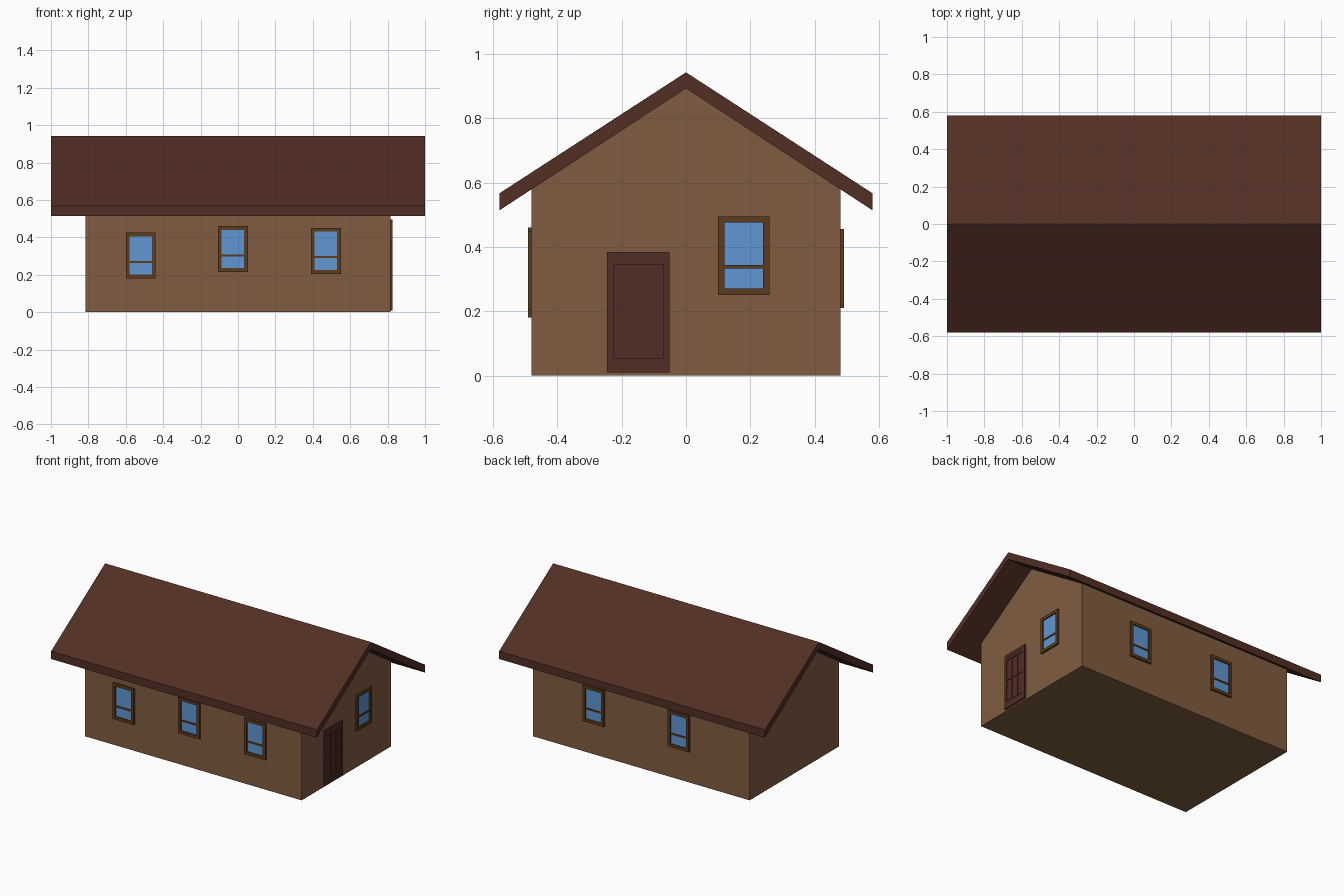
import bpy, bmesh
from mathutils import Matrix, Vector

if "Cube" in bpy.data.objects:
    bpy.data.objects.remove(bpy.data.objects["Cube"])


def material(name, rgb):
    m = bpy.data.materials.new(name)
    m.diffuse_color = (*rgb, 1)
    m.use_nodes = True
    m.node_tree.nodes["Principled BSDF"].inputs["Base Color"].default_value = m.diffuse_color
    return m


WALL = material("wall", (0.22, 0.108, 0.053))
ROOF = material("roof_brown", (0.085, 0.028, 0.018))
DOOR = material("door_brown", (0.08, 0.026, 0.018))
TRIM = material("trim", (0.105, 0.045, 0.012))
GLASS = material("glass", (0.115, 0.31, 0.65))


def finish(name, bm, mat, matrix=Matrix()):
    bmesh.ops.recalc_face_normals(bm, faces=bm.faces)
    me = bpy.data.meshes.new(name)
    bm.to_mesh(me)
    bm.free()
    me.materials.append(mat)
    ob = bpy.data.objects.new(name, me)
    ob.matrix_world = matrix
    bpy.context.collection.objects.link(ob)
    return ob


def extrude_x(name, profile, half, mat):
    """Extrude a (y, z) profile from -half to +half along x."""
    bm = bmesh.new()
    f = bm.faces.new([bm.verts.new((-half, y, z)) for y, z in profile])
    r = bmesh.ops.extrude_face_region(bm, geom=[f])
    vs = [v for v in r["geom"] if isinstance(v, bmesh.types.BMVert)]
    bmesh.ops.translate(bm, verts=vs, vec=(2 * half, 0, 0))
    return finish(name, bm, mat)


def box(bm, u0, u1, z0, z1, d0, d1):
    """Box in wall space: u along the wall, z up, d outwards (local -y)."""
    m = (Matrix.Translation(((u0 + u1) / 2, -(d0 + d1) / 2, (z0 + z1) / 2))
         @ Matrix.Diagonal((u1 - u0, d1 - d0, z1 - z0, 1)))
    bmesh.ops.create_cube(bm, size=1, matrix=m)


def ring(bm, u0, u1, z0, z1, b, d0, d1):
    """Rectangular border of width b, extruded outwards."""
    def loop(i, d):
        return [bm.verts.new((u, -d, z)) for u, z in (
            (u0 + i, z0 + i), (u1 - i, z0 + i), (u1 - i, z1 - i), (u0 + i, z1 - i))]
    loops = [loop(0, d0), loop(0, d1), loop(b, d1), loop(b, d0)]
    for a, c in zip(loops, loops[1:] + loops[:1]):
        for k in range(4):
            n = (k + 1) % 4
            bm.faces.new((a[k], a[n], c[n], c[k]))


def wall_frame(side):
    """Matrix placing wall space on the front, back or right wall."""
    angle, pos = {"front": (0, (0, -0.48, 0)), "back": (3.14159265, (0, 0.48, 0)),
                  "right": (1.57079633, (0.815, 0, 0))}[side]
    return Matrix.Translation(Vector(pos)) @ Matrix.Rotation(angle, 4, "Z")


def window(name, side, u, z, w=0.16, h=0.245):
    m = wall_frame(side)
    u0, u1, z0, z1 = u - w / 2, u + w / 2, z - h / 2, z + h / 2
    bm = bmesh.new()
    ring(bm, u0, u1, z0, z1, 0.02, -0.01, 0.012)
    box(bm, u0 + 0.02, u1 - 0.02, z0 + 0.083, z0 + 0.094, -0.01, 0.009)
    finish(name + "_frame", bm, TRIM, m)
    bm = bmesh.new()
    box(bm, u0 + 0.01, u1 - 0.01, z0 + 0.01, z1 - 0.01, -0.008, 0.004)
    finish(name + "_glass", bm, GLASS, m)


# House body with gable ends
extrude_x("house_body", [(-0.48, 0), (0.48, 0), (0.48, 0.58), (0, 0.893), (-0.48, 0.58)],
          0.815, WALL)

# Roof slab, vertical at the eaves
extrude_x("roof", [(-0.58, 0.514), (0, 0.893), (0.58, 0.514),
                   (0.58, 0.567), (0, 0.943), (-0.58, 0.567)], 1.0, ROOF)

# Windows
for i, (u, z) in enumerate([(-0.52, 0.303), (-0.027, 0.338), (0.47, 0.328)]):
    window(f"front_window_{i + 1}", "front", u, z)
for i, x in enumerate([0.355, -0.285]):
    window(f"back_window_{i + 1}", "back", -x, 0.333)
window("side_window", "right", 0.18, 0.373)

# Panelled door
bm = bmesh.new()
ring(bm, -0.245, -0.052, 0.01, 0.385, 0.02, -0.01, 0.011)
for z0, z1 in ((0.03, 0.055), (0.345, 0.365)):
    box(bm, -0.225, -0.072, z0, z1, -0.01, 0.009)
box(bm, -0.225, -0.072, 0.055, 0.345, -0.01, 0.004)
for col in range(3):
    u0 = -0.225 + col * 0.051
    for z0, z1 in ((0.055, 0.198), (0.202, 0.345)):
        box(bm, u0 + 0.003, u0 + 0.048, z0 + 0.003, z1 - 0.003, -0.008, 0.008)
finish("door", bm, DOOR, wall_frame("right"))
